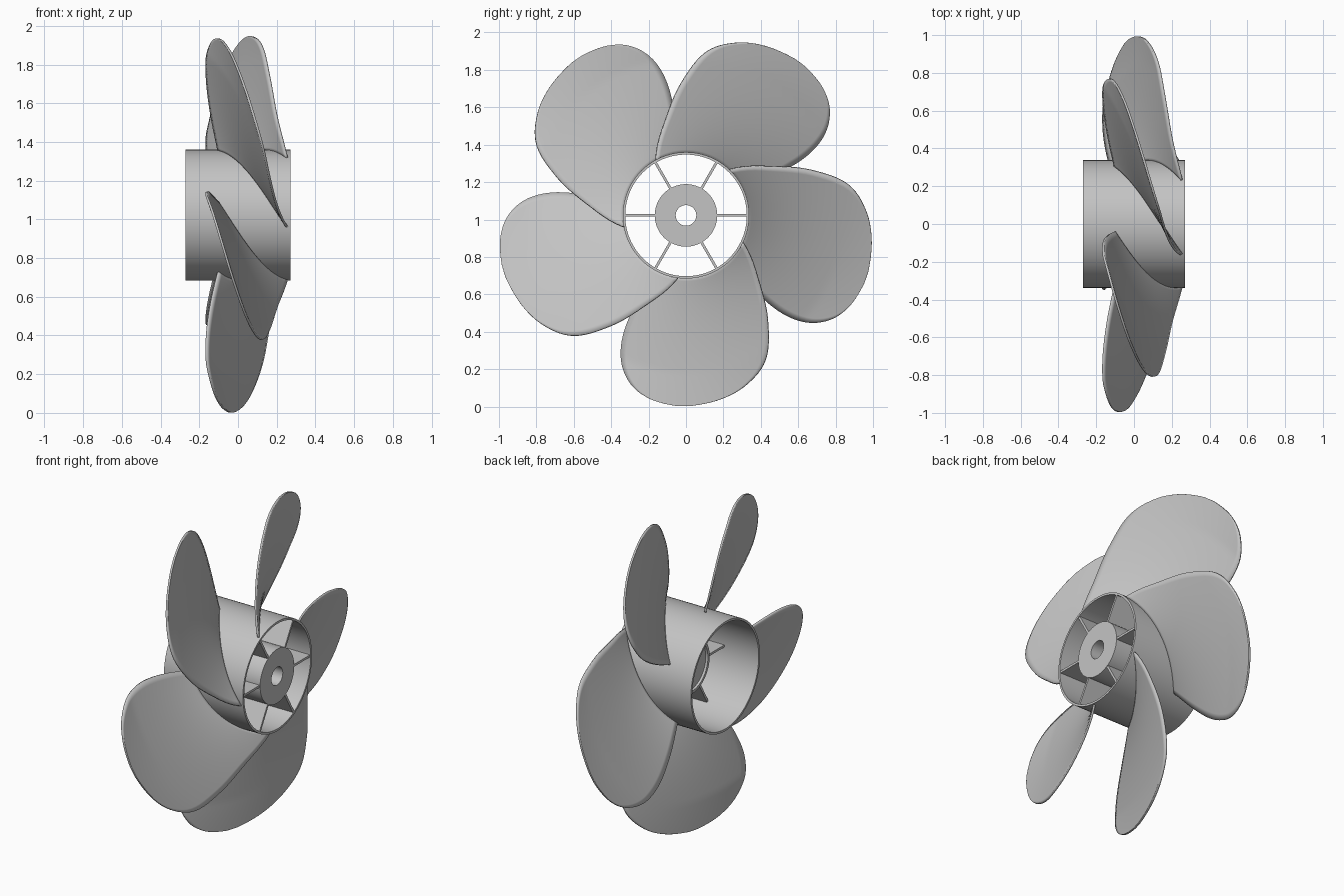
import bpy, bmesh
from math import sin, cos, radians, pi

old = bpy.data.objects.get("Cube")
if old:
    bpy.data.objects.remove(old, do_unlink=True)

AXIS_Z = 1.022   # height of the shaft axis, which runs along x
BLADES = 5
SPOKES = 6

grey = bpy.data.materials.new("plain grey")
grey.use_nodes = True
grey.diffuse_color = (0.55, 0.55, 0.55, 1)
grey.node_tree.nodes["Principled BSDF"].inputs["Base Color"].default_value = grey.diffuse_color


def polar(x, r, degrees):
    a = radians(degrees)
    return (x, r * cos(a), AXIS_Z + r * sin(a))


def make_object(name, bm):
    bmesh.ops.recalc_face_normals(bm, faces=bm.faces)
    mesh = bpy.data.meshes.new(name)
    bm.to_mesh(mesh)
    bm.free()
    mesh.materials.append(grey)
    obj = bpy.data.objects.new(name, mesh)
    bpy.context.collection.objects.link(obj)
    bpy.ops.object.select_all(action='DESELECT')
    obj.select_set(True)
    bpy.context.view_layer.objects.active = obj
    bpy.ops.object.shade_smooth_by_angle(angle=radians(35))
    return obj


def lathe(name, profile, sides=96):
    """Closed (x, radius) profile revolved around the shaft axis."""
    bm = bmesh.new()
    rings = [[bm.verts.new(polar(x, r, 360 * i / sides)) for x, r in profile]
             for i in range(sides)]
    n = len(profile)
    for i in range(sides):
        a, b = rings[i], rings[(i + 1) % sides]
        for j in range(n):
            k = (j + 1) % n
            bm.faces.new((a[j], a[k], b[k], b[j]))
    return make_object(name, bm)


def catmull(rows, t):
    """Smooth interpolation through rows of numbers, t from 0 to 1."""
    s = t * (len(rows) - 1)
    i = min(int(s), len(rows) - 2)
    f = s - i
    p = [rows[max(0, min(len(rows) - 1, i + k))] for k in (-1, 0, 1, 2)]
    return [b + 0.5 * f * (c - a + f * (2 * a - 5 * b + 4 * c - d + f * (3 * (b - c) + d - a)))
            for a, b, c, d in zip(*p)]


# Outer tube and central boss with its shaft hole
lathe("hub_tube", [(-0.27, 0.325), (-0.27, 0.338), (0.27, 0.338), (0.27, 0.325)])
lathe("hub_boss", [(-0.03, 0.055), (-0.03, 0.15), (-0.045, 0.15), (-0.045, 0.167),
                   (0.268, 0.167), (0.268, 0.055)])

# Spokes joining the boss to the tube
for i in range(SPOKES):
    bm = bmesh.new()
    bmesh.ops.create_cube(bm, size=1)
    a = 2 * pi * i / SPOKES
    for v in bm.verts:
        x, r, w = 0.115 + v.co.x * 0.3, 0.245 + v.co.y * 0.17, v.co.z * 0.014
        v.co = (x, r * cos(a) - w * sin(a), AXIS_Z + r * sin(a) + w * cos(a))
    make_object(f"spoke_{i + 1}", bm)

# Blade outline: radius and sweep angle of the leading and trailing edges
OUTLINE = [(0.332, 0, 0.332, 94), (0.51, 16, 0.51, 94.5), (0.71, 27, 0.70, 93),
           (0.88, 36, 0.85, 89), (0.96, 45, 0.95, 83), (1.0, 54, 1.0, 76),
           (1.02, 64, 1.02, 68)]
ROWS, COLS = 36, 24


def blade(name, start):
    bm = bmesh.new()
    grid = []
    for i in range(ROWS + 1):
        r0, d0, r1, d1 = catmull(OUTLINE, i / ROWS)
        line = []
        for j in range(COLS + 1):
            u = j / COLS
            r, d = r0 + (r1 - r0) * u, d0 + (d1 - d0) * u
            # The helix steepens away from the hub
            t = min(1, max(0, (r - 0.34) / 0.5))
            x = 0.255 - (0.0038 + 0.0015 * t) * (d - 11 * t)
            line.append(bm.verts.new(polar(x, r, start - d)))
        grid.append(line)
    for a, b in zip(grid, grid[1:]):
        for j in range(COLS):
            bm.faces.new((a[j], a[j + 1], b[j + 1], b[j]))
    obj = make_object(name, bm)
    solid = obj.modifiers.new("thickness", 'SOLIDIFY')
    solid.thickness = 0.012
    solid.offset = 0


for k in range(BLADES):
    blade(f"blade_{k + 1}", 263 + 360 * k / BLADES)
